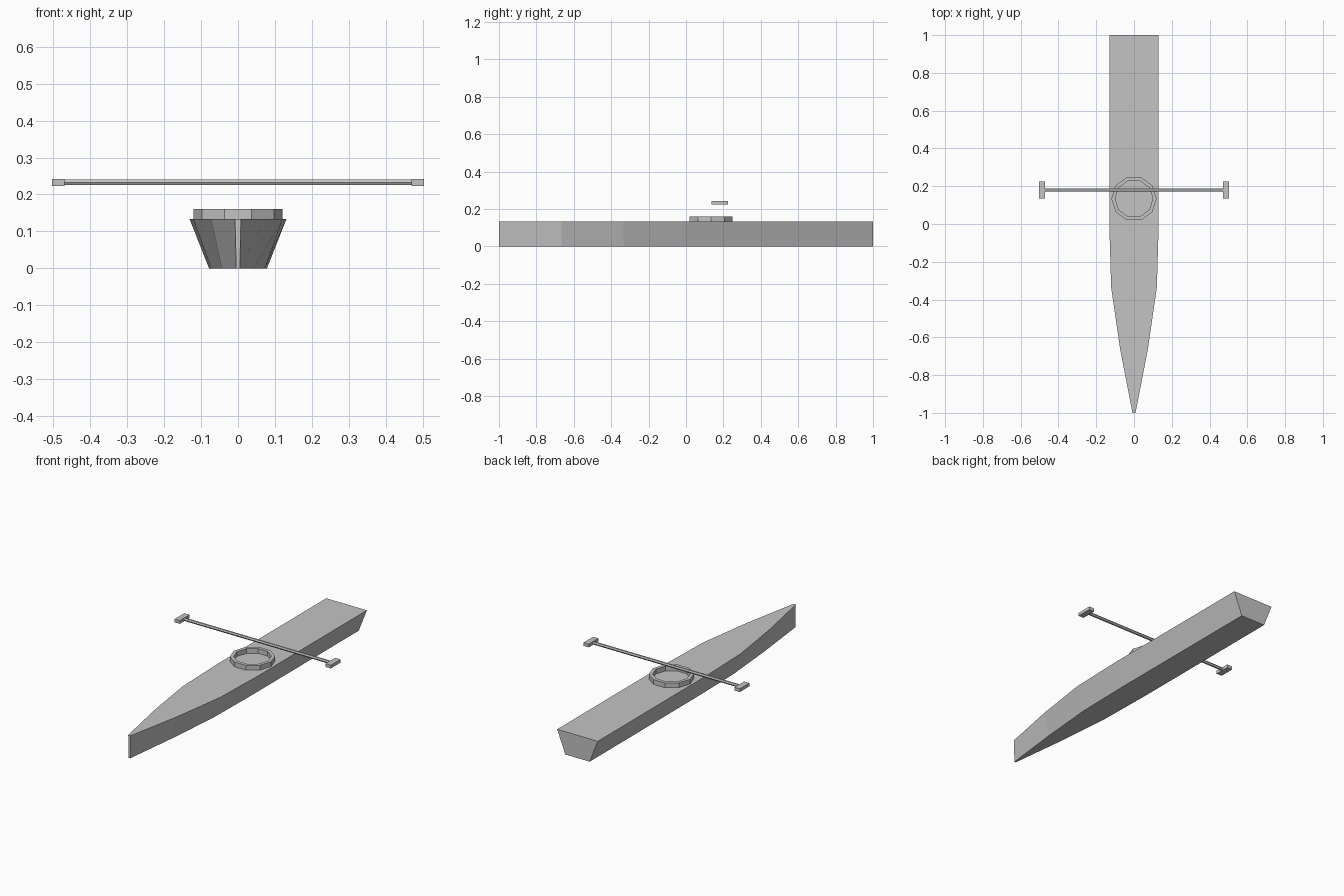
import bpy, bmesh, math
from mathutils import Matrix

if "Cube" in bpy.data.objects:
    bpy.data.objects.remove(bpy.data.objects["Cube"])

grey = bpy.data.materials.new("light grey")
grey.diffuse_color = (0.55, 0.55, 0.55, 1)
grey.use_nodes = True
grey.node_tree.nodes["Principled BSDF"].inputs["Base Color"].default_value = grey.diffuse_color


def add_object(name, bm):
    bmesh.ops.recalc_face_normals(bm, faces=bm.faces)
    mesh = bpy.data.meshes.new(name)
    bm.to_mesh(mesh)
    bm.free()
    mesh.materials.append(grey)
    obj = bpy.data.objects.new(name, mesh)
    bpy.context.collection.objects.link(obj)
    return obj


def bridge(bm, loops, closed=False):
    """Join successive vertex loops with quads."""
    pairs = list(zip(loops, loops[1:]))
    if closed:
        pairs.append((loops[-1], loops[0]))
    for a, b in pairs:
        n = len(a)
        for i in range(n):
            j = (i + 1) % n
            bm.faces.new((a[i], a[j], b[j], b[i]))


# Hull: trapezoid sections from pointed bow to flat stern (y, deck half width)
DECK = 0.133
bm = bmesh.new()
sections = []
for y, w in [(-1, 0.008), (-0.665, 0.073), (-0.335, 0.121), (0, 0.131), (1, 0.131)]:
    b = w * 0.6
    sections.append([bm.verts.new(p) for p in
                     ((-b, y, 0), (b, y, 0), (w, y, DECK), (-w, y, DECK))])
bridge(bm, sections)
bm.faces.new(sections[0])
bm.faces.new(sections[-1])
add_object("hull", bm)

# Cockpit rim: ten-sided ring standing on the deck
bm = bmesh.new()
loops = []
for r, z in [(0.12, DECK), (0.12, 0.161), (0.1, 0.161), (0.1, DECK)]:
    loops.append([bm.verts.new((r * math.cos(k * math.tau / 10),
                                0.134 + r * math.sin(k * math.tau / 10), z))
                  for k in range(10)])
bridge(bm, loops, closed=True)
add_object("cockpit_rim", bm)

# Paddle shaft: thin six-sided rod across the boat
PADDLE_Y, PADDLE_Z = 0.18, 0.233
bm = bmesh.new()
bmesh.ops.create_cone(bm, cap_ends=True, segments=6, radius1=0.009, radius2=0.009, depth=0.944,
                      matrix=Matrix.Translation((0, PADDLE_Y, PADDLE_Z))
                      @ Matrix.Rotation(math.pi / 2, 4, 'Y'))
add_object("paddle_shaft", bm)

# Paddle blades: flat blocks at both ends of the shaft
for side, label in ((-1, "left"), (1, "right")):
    bm = bmesh.new()
    bmesh.ops.create_cube(bm, size=1, matrix=Matrix.Translation((side * 0.487, PADDLE_Y, PADDLE_Z))
                          @ Matrix.Diagonal((0.034, 0.089, 0.019, 1)))
    add_object(f"paddle_blade_{label}", bm)
